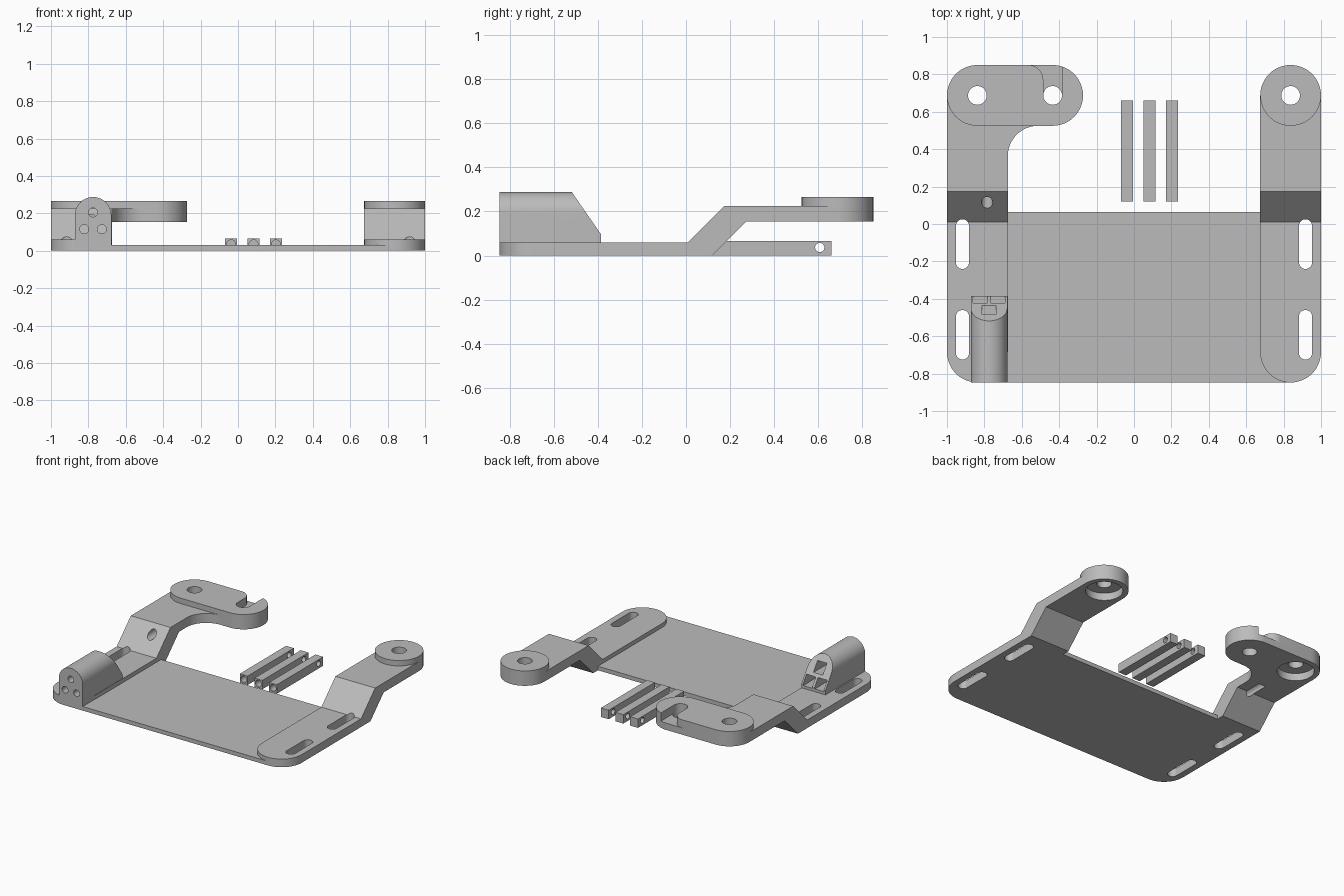
import bpy
import bmesh
from math import cos, sin, pi, radians
from mathutils import Vector

if "Cube" in bpy.data.objects:
    bpy.data.objects.remove(bpy.data.objects["Cube"])

grey = bpy.data.materials.new("plain grey")
grey.use_nodes = True
COLOUR = (0.5, 0.5, 0.5, 1)
grey.diffuse_color = COLOUR
grey.node_tree.nodes["Principled BSDF"].inputs["Base Color"].default_value = COLOUR


def arc(cx, cy, r, start, end, n=24):
    angles = [radians(start + (end - start) * i / n) for i in range(n + 1)]
    return [(cx + r * cos(a), cy + r * sin(a)) for a in angles]


def circle(cx, cy, r):
    return arc(cx, cy, r, 0, 360, 48)[:-1]


def stadium(x0, y0, x1, y1, r):
    """Capsule outline, running along x or along y."""
    turn = 90 if x1 > x0 else 180
    return (arc(x1, y1, r, turn - 180, turn, 24)
            + arc(x0, y0, r, turn, turn + 180, 24))


def rect(x0, y0, x1, y1):
    return [(x0, y0), (x1, y0), (x1, y1), (x0, y1)]


def prism(name, outline, lo, hi, axis="z"):
    """Extrude an outline along one axis."""
    place = {"x": lambda a, b, t: (t, a, b),
             "y": lambda a, b, t: (a, t, b),
             "z": lambda a, b, t: (a, b, t)}[axis]
    bm = bmesh.new()
    face = bm.faces.new([bm.verts.new(place(a, b, lo)) for a, b in outline])
    out = bmesh.ops.extrude_face_region(bm, geom=[face])
    verts = [v for v in out["geom"] if isinstance(v, bmesh.types.BMVert)]
    bmesh.ops.translate(bm, verts=verts, vec=Vector(place(0, 0, hi - lo)))
    bmesh.ops.recalc_face_normals(bm, faces=bm.faces)
    mesh = bpy.data.meshes.new(name)
    bm.to_mesh(mesh)
    bm.free()
    mesh.materials.append(grey)
    obj = bpy.data.objects.new(name, mesh)
    bpy.context.collection.objects.link(obj)
    return obj


def combine(obj, others, operation):
    """Apply booleans one by one and remove the helper objects."""
    for other in others:
        mod = obj.modifiers.new("combine", "BOOLEAN")
        mod.operation, mod.solver, mod.object = operation, "EXACT", other
        bpy.context.view_layer.update()
        graph = bpy.context.evaluated_depsgraph_get()
        mesh = bpy.data.meshes.new_from_object(obj.evaluated_get(graph))
        obj.modifiers.clear()
        obj.data = mesh
        bpy.data.objects.remove(other)


def finish(obj):
    bpy.ops.object.select_all(action="DESELECT")
    obj.select_set(True)
    bpy.context.view_layer.objects.active = obj
    bpy.ops.object.shade_smooth_by_angle(angle=radians(30))


R = 0.1625            # half width of an arm
X = 1 - R             # arm centre line
FRONT, PAD_Y = -0.8475, 0.6875
UNDER, ARM_TOP, PAD_TOP = 0.155, 0.225, 0.265
HOOK_X = -0.435

# Cranked arms with rounded ends
arm_side = [(-1, 0), (0.12, 0), (0.275, UNDER), (1, UNDER),
            (1, ARM_TOP), (0.175, ARM_TOP), (0.01, 0.06), (-1, 0.06)]


def make_arm(name, cx):
    arm = prism(name, arm_side, cx - 0.3, cx + 0.3, "x")
    outline = stadium(cx, FRONT + R, cx, PAD_Y, R)
    combine(arm, [prism("arm_outline", outline, -0.1, 0.5)], "INTERSECT")
    return arm


body = prism("base_plate", rect(-X, FRONT, X, 0.065), 0, 0.03)
left_arm = make_arm("left_arm", X)
right_arm = make_arm("right_arm", -X)

# Round pad on the left, long pad with a fillet web on the right
left_pad = prism("left_pad", circle(X, PAD_Y, R), UNDER, PAD_TOP)
right_pad = prism("right_pad", stadium(-X, PAD_Y, HOOK_X, PAD_Y, R), UNDER, PAD_TOP)
inner = -X + R
web_y = PAD_Y - R
web_outline = ([(inner - 0.08, web_y - R)]
               + arc(inner + R, web_y - R, R, 180, 90)
               + [(inner + R, web_y + 0.08), (inner - 0.08, web_y + 0.08)])
web = prism("fillet_web", web_outline, UNDER, ARM_TOP)

# Arched housing with a sloped back
TX, TR = -0.775, 0.0975
arch = arc(TX, 0.19, TR, 0, 180) + [(TX - TR, 0.015), (TX + TR, 0.015)]
housing = prism("arched_housing", arch, FRONT, -0.385, "y")
slope = [(-0.385, 0.095), (-0.518, 0.2875), (-0.518, 0.4), (-0.2, 0.4), (-0.2, 0.095)]
combine(housing, [prism("slope_cutter", slope, -1, -0.5, "x")], "DIFFERENCE")

combine(body, [left_arm, right_arm, left_pad, right_pad, web, housing], "UNION")

# Mounting slots, pad holes and counterbores
cutters = []
for side in (-1, 1):
    for y in (-0.69, -0.205):
        cutters.append(prism("slot_cutter", stadium(side * 0.917, y, side * 0.917, y + 0.195, 0.035), -0.1, 0.4))
    cutters.append(prism("pad_hole", circle(side * X, PAD_Y, 0.05), 0, 0.5))
    cutters.append(prism("counterbore", circle(side * X, PAD_Y, 0.125), 0, 0.21))

# Cable hook: a through hole with a curved channel to the back edge
cutters.append(prism("hook_hole", circle(HOOK_X, PAD_Y, 0.05), 0, 0.5))
channel = ([(HOOK_X - 0.05, PAD_Y), (HOOK_X + 0.05, PAD_Y),
            (HOOK_X + 0.05, 0.9), (HOOK_X - 0.13, 0.9)]
           + arc(HOOK_X - 0.13, 0.77, 0.08, 90, 0, 12))
cutters.append(prism("hook_channel", channel, 0.205, 0.4))

# Cable hole through the right ramp
cutters.append(prism("ramp_hole", circle(-0.785, 0.165, 0.03), -0.1, 0.4, "y"))

# Square sockets in the housing with round holes at the front
for x, z in ((TX, 0.205), (TX - 0.047, 0.115), (TX + 0.047, 0.115)):
    cutters.append(prism("socket", rect(x - 0.038, z - 0.035, x + 0.038, z + 0.035), -0.78, -0.2, "y"))
    cutters.append(prism("front_hole", circle(x, z, 0.024), -1, -0.7, "y"))
combine(body, cutters, "DIFFERENCE")
body.name = "bracket_body"
finish(body)

# Three loose bars with a bore in the front and a cross hole near the back
for i, x in enumerate((-0.037, 0.083, 0.203)):
    bar = prism(f"bar_{i + 1}", rect(x - 0.032, 0, x + 0.032, 0.066), 0.12, 0.66, "y")
    combine(bar, [prism("bore", circle(x, 0.034, 0.024), 0, 0.5, "y"),
                  prism("cross_hole", circle(0.607, 0.036, 0.021), -1, 1, "x")], "DIFFERENCE")
    finish(bar)
